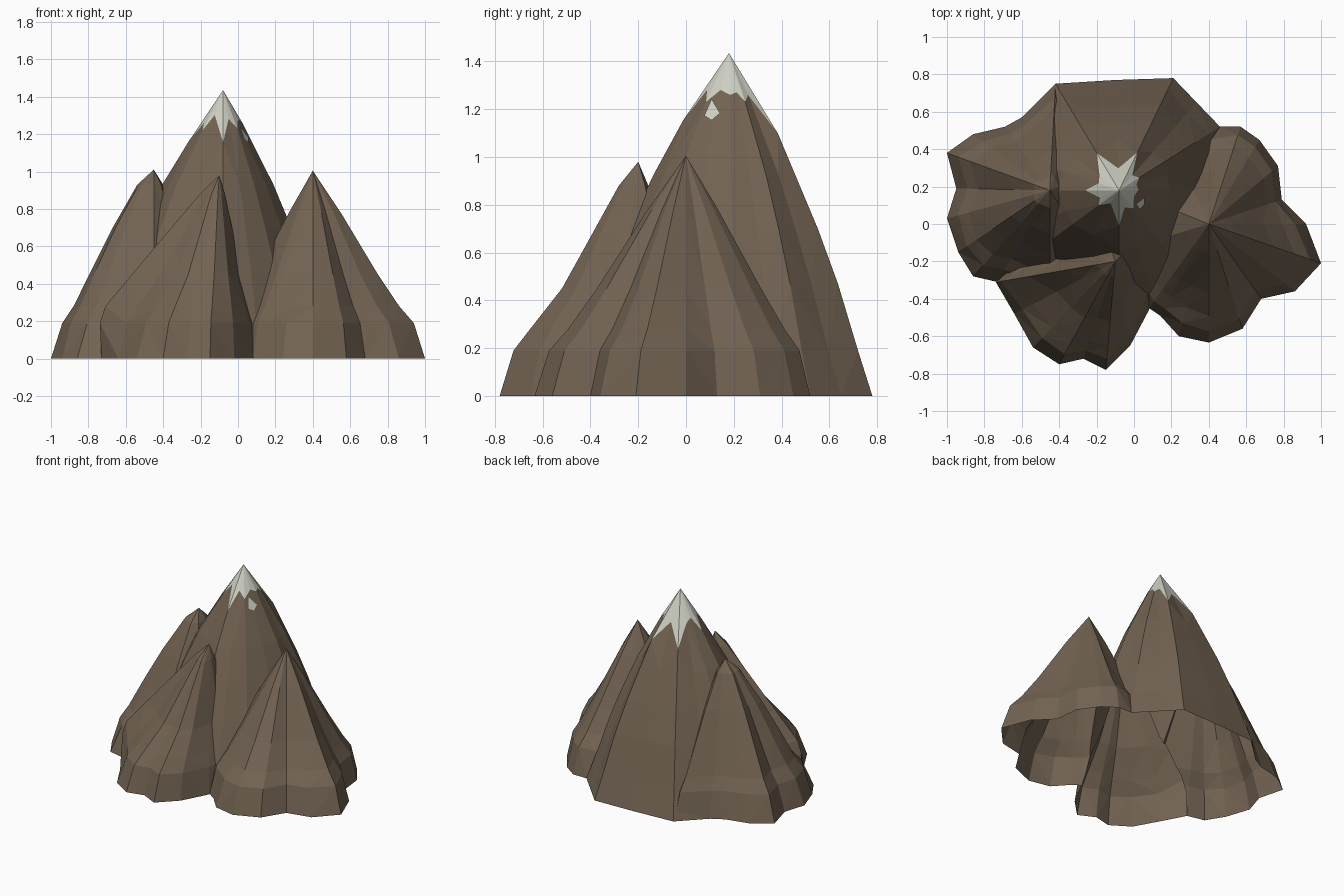
import bpy, bmesh, random
from mathutils import Vector

if "Cube" in bpy.data.objects:
    bpy.data.objects.remove(bpy.data.objects["Cube"])

random.seed(4)


def material(name, rgb):
    m = bpy.data.materials.new(name)
    m.diffuse_color = (*rgb, 1)
    m.use_nodes = True
    m.node_tree.nodes["Principled BSDF"].inputs["Base Color"].default_value = m.diffuse_color
    return m


rock = material("rock", (0.17, 0.125, 0.085))
snow = material("snow", (0.62, 0.63, 0.55))


def height(profile, f):
    for (f0, z0), (f1, z1) in zip(profile, profile[1:]):
        if f <= f1:
            return z0 + (z1 - z0) * (f - f0) / (f1 - f0)
    return profile[-1][1]


def peak(name, centre, profile, rings, spokes, depth, snowline=None):
    """Faceted cone: apex, rings of scaled base outline, skirt below ground."""
    c = Vector(centre)
    bm = bmesh.new()
    apex = bm.verts.new((c.x, c.y, profile[0][1]))
    bulges = [s[2] if len(s) > 2 else random.uniform(0.93, 1.07) for s in spokes]
    base = [Vector(s[:2]) for s in spokes]
    n = len(base)
    levels = []
    if snowline:
        levels.append([bm.verts.new((*(c + (p - c) * f), height(profile, f)))
                       for p, f in zip(base, snowline)])
    for f in rings:
        row = []
        for p, b in zip(base, bulges):
            k = f * (1 + (b - 1) * 4 * f * (1 - f))
            row.append(bm.verts.new((*(c + (p - c) * k), height(profile, f))))
        levels.append(row)
    levels.append([bm.verts.new((p.x, p.y, -depth)) for p in base])
    for i in range(n):
        j = (i + 1) % n
        cap = bm.faces.new((apex, levels[0][i], levels[0][j]))
        cap.material_index = 1 if snowline else 0
        for a, b in zip(levels, levels[1:]):
            bm.faces.new((a[i], b[i], b[j], a[j]))
    bm.faces.new(levels[-1][::-1])
    bmesh.ops.triangulate(bm, faces=bm.faces[:])
    bmesh.ops.recalc_face_normals(bm, faces=bm.faces[:])
    me = bpy.data.meshes.new(name)
    bm.to_mesh(me)
    bm.free()
    me.materials.append(rock)
    me.materials.append(snow)
    ob = bpy.data.objects.new(name, me)
    bpy.context.collection.objects.link(ob)
    return ob


# Main snow-capped peak
main = peak(
    "mountain", (-0.08, 0.18),
    [(0, 1.435), (0.18, 1.25), (0.34, 1.1), (0.62, 0.7), (0.72, 0.55), (0.9, 0.19), (1, 0)],
    [0.46, 0.62, 0.76, 0.9, 1],
    [(0.53, 0.2), (0.5, 0.38), (0.46, 0.52), (0.335, 0.65), (0.21, 0.78, 1), (-0.1, 0.77, 1),
     (-0.42, 0.75, 1), (-0.6, 0.57), (-0.72, 0.4), (-0.75, 0.18), (-0.68, -0.05),
     (-0.6, -0.2), (-0.42, -0.35), (-0.08, -0.5), (0.12, -0.43), (0.3, -0.3), (0.45, -0.05)],
    0.1,
    [0.17, 0.16, 0.2, 0.17, 0.34, 0.2, 0.35, 0.2, 0.17, 0.27, 0.17, 0.21, 0.13, 0.28,
     0.15, 0.2, 0.15])

# Right peak
right = peak(
    "right_peak", (0.40, 0.0),
    [(0, 1.005), (0.25, 0.78), (0.58, 0.45), (0.77, 0.28), (0.9, 0.19), (1, 0)],
    [0.25, 0.58, 0.77, 0.9, 1],
    [(0.92, 0.0), (0.79, 0.13), (0.77, 0.31), (0.67, 0.45), (0.57, 0.52), (0.46, 0.52),
     (0.2, 0.45), (-0.1, 0.2), (-0.1, -0.15), (0.08, -0.45), (0.14, -0.49),
     (0.24, -0.6), (0.4, -0.634), (0.58, -0.56), (0.68, -0.4), (0.86, -0.36),
     (1.0, -0.21, 1)], 0.13)

# Front peak with a long ridge to the left
front = peak(
    "front_peak", (-0.1, -0.2),
    [(0, 0.98), (0.14, 0.88), (0.34, 0.67), (0.55, 0.45), (0.78, 0.28), (0.9, 0.19), (1, 0)],
    [0.14, 0.34, 0.55, 0.78, 0.9, 1],
    [(0.12, -0.3), (0.08, -0.46), (-0.02, -0.65), (-0.15, -0.78, 1), (-0.27, -0.72),
     (-0.4, -0.75), (-0.54, -0.66), (-0.64, -0.48), (-0.73, -0.31, 1.35),
     (-0.5, -0.1, 0.9), (-0.2, 0.1), (0.1, 0.0)], 0.16)

# Left peak with a blunt shoulder
left = peak(
    "left_peak", (-0.45, 0.18),
    [(0, 1.01), (0.16, 0.93), (0.4, 0.7), (0.6, 0.48), (0.78, 0.28), (0.89, 0.19), (1, 0)],
    [0.16, 0.4, 0.6, 0.78, 0.89, 1],
    [(-0.15, 0.3), (-0.3, 0.6), (-0.42, 0.74), (-0.6, 0.57), (-0.69, 0.52), (-0.86, 0.48),
     (-1.0, 0.38, 1), (-0.95, 0.19), (-1.0, 0.03, 1), (-0.94, -0.15), (-0.86, -0.28),
     (-0.73, -0.31), (-0.45, -0.4), (-0.2, -0.2)], 0.19)

# Merge the peaks into one outer shell
bpy.context.view_layer.objects.active = main
for ob in (right, front, left):
    mod = main.modifiers.new("join", 'BOOLEAN')
    mod.operation = 'UNION'
    mod.solver = 'EXACT'
    mod.object = ob
    bpy.ops.object.modifier_apply(modifier=mod.name)
    bpy.data.objects.remove(ob)

# Cut at ground level, leaving the underside open
bm = bmesh.new()
bm.from_mesh(main.data)
bmesh.ops.bisect_plane(bm, geom=bm.verts[:] + bm.edges[:] + bm.faces[:], dist=1e-5,
                       plane_co=(0, 0, 0), plane_no=(0, 0, 1), clear_inner=True)
bm.to_mesh(main.data)
bm.free()

# Small loose snow patch on the right flank
pts = []
for y, z in ((0.11, 1.24), (0.08, 1.17), (0.11, 1.15), (0.145, 1.18)):
    hit, loc, nor, _ = main.ray_cast(Vector((2, y, z)), Vector((-1, 0, 0)))
    if hit:
        pts.append(loc + nor * 0.008)
me = bpy.data.meshes.new("snow_patch")
me.from_pydata(pts, [], [tuple(range(len(pts)))[::-1]])
me.materials.append(snow)
bpy.context.collection.objects.link(bpy.data.objects.new("snow_patch", me))
